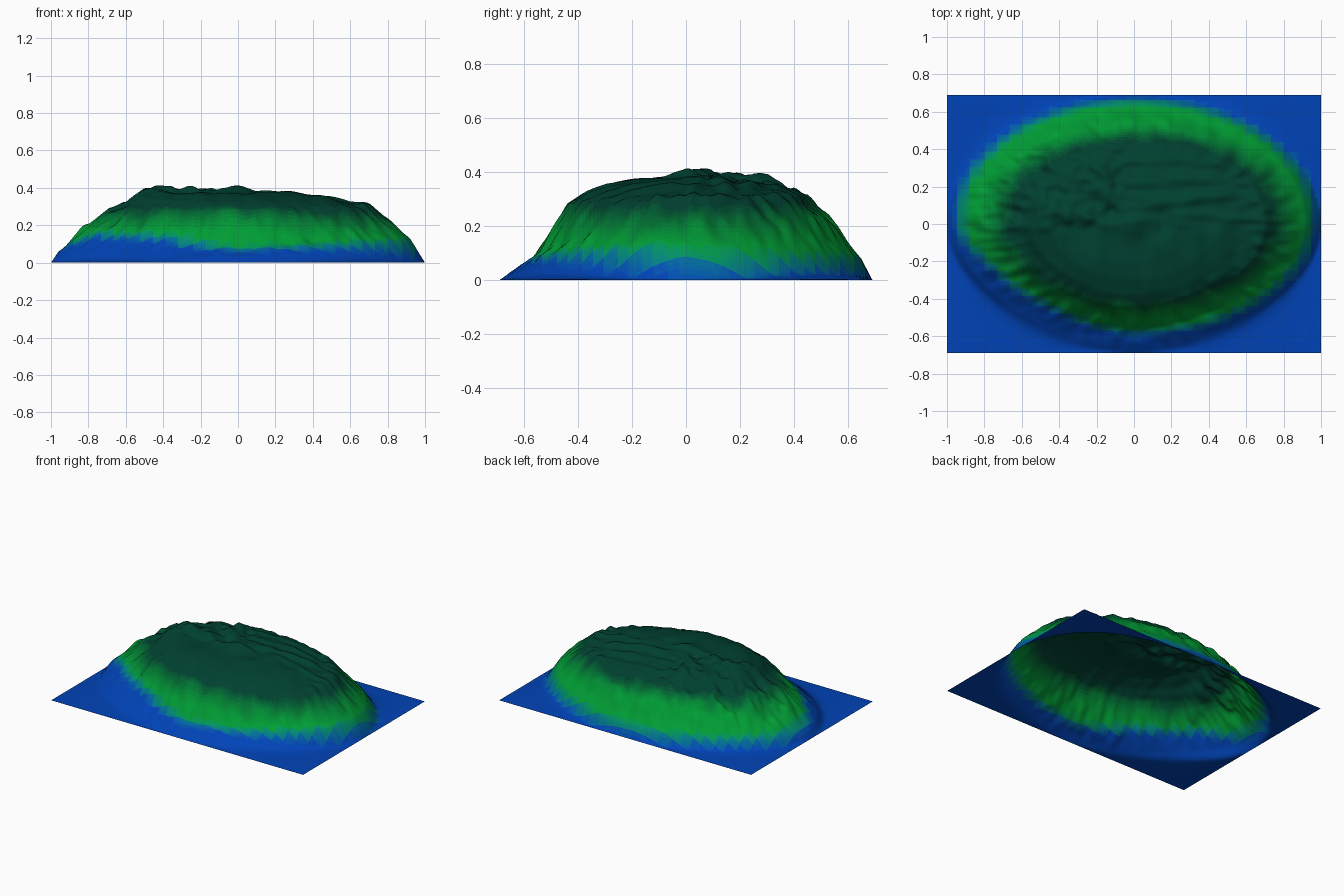
import bpy, bmesh, math
from mathutils import noise, Vector

if "Cube" in bpy.data.objects:
    bpy.data.objects.remove(bpy.data.objects["Cube"])

HX, HY, NX, NY = 1.0, 0.69, 150, 104

# slope profiles (distance from centre, height) towards each side
RIGHT = [(0, .385), (.15, .36), (.23, .38), (.45, .355), (.6, .32), (.7, .31), (.83, .205), (.92, .125), (1, 0)]
LEFT = [(0, .385), (.3, .37), (.45, .38), (.55, .35), (.6, .31), (.7, .27), (.8, .195), (.87, .135), (.96, .06), (1, 0)]
BACK = [(0, .385), (.1, .375), (.2, .37), (.33, .35), (.45, .305), (.52, .235), (.6, .13), (.65, .075), (.69, 0)]
FRONT = [(0, .385), (.2, .37), (.3, .35), (.38, .32), (.44, .28), (.5, .18), (.56, .09), (.63, .04), (.69, 0)]


def sample(profile, d):
    for (a, ha), (b, hb) in zip(profile, profile[1:]):
        if d <= b:
            return ha + (hb - ha) * (d - a) / (b - a)
    return -.9 * (d - profile[-1][0])


def smooth(a, b, v):
    t = min(1, max(0, (v - a) / (b - a)))
    return t * t * (3 - 2 * t)


def n(x, y, s=0.0):
    return noise.noise(Vector((x, y, s)))


def height(x, y):
    u, v = x / HX, y / HY
    r = math.hypot(u, v)
    w = (u / r) ** 2 if r > 1e-6 else 0.5
    diag = 4 * w * (1 - w)
    # corners towards the front are slightly pulled in
    if y < 0:
        r *= 1 + .035 * diag
    h = w * sample(RIGHT if x > 0 else LEFT, r * HX) \
        + (1 - w) * sample(BACK if y > 0 else FRONT, r * HY)
    # soft foot where the slope runs out into the flat corners
    e = .045 * diag
    edge = smooth(0, .08, 1 - abs(u)) * smooth(0, .08, 1 - abs(v))
    h = max(h, 0) * (1 - edge) + edge * (h + math.sqrt(h * h + e * e)) / 2
    fade = 1 - smooth(.7, 1, r)
    back = smooth(-.06, .02, y)
    left = 1 - smooth(-.12, .0, x)
    # craggy back-left, streaks along x back-right, gullies along y in front
    crag = .036 * n(x * 8, y * 9, 1) + .022 * n(x * 17, y * 20, 2) + .008
    streak = .02 * n(x * 3.5, y * 19, 3) + .012 * n(x * 9, y * 12, 6)
    gully = .009 * n(x * 14, y * 2.5, 4) + .008 * n(x * 6, y * 6, 7)
    h += fade * (back * (left * crag + (1 - left) * streak) + (1 - back) * gully)
    # ribs down the outer slope, steered by the angle around the hill
    a = math.atan2(v, u)
    h += .022 * n(5 * math.cos(a) + 9 * u, 5 * math.sin(a) + 9 * v, 5) \
        * smooth(.5, .75, r) * (1 - smooth(.8, 1, r))
    # summits
    h += .026 * math.exp(-(x * x + y * y) / .005)
    h += .022 * math.exp(-((x + .5) ** 2 / .01 + (y - .08) ** 2 / .02))
    return min(.412, max(0, h))


# colour bands: sea, grass, forest with blended steps in between
SEA, GRASS, FOREST = (0, .056, .47), (0, .34, .035), (0, .052, .029)
STEPS = 12


def mix(a, b, t):
    return [p + (q - p) * t for p, q in zip(a, b)] + [1]


def band(x, y):
    # sheared stair steps give the ragged shoreline
    qx, qy = round(x / .07) * .07, round(y / .046) * .046
    mx, my = (x + qx) / 2, (y + qy) / 2
    # the shoreline is drawn in a little at the front left
    pull = .09 * smooth(0, .5, -mx) * smooth(0, .3, -my)
    outer = math.hypot((mx - .01) / .945, (my - .04) / .62) + pull
    inner = math.hypot((x - .04) / .80, (y - .02) / .485) + .05 * n(x * 9, y * 9, 8)
    return round(STEPS * (1 - smooth(.94, 1.06, outer) + 1 - smooth(.86, 1.12, inner)))


# terrain sheet
bm = bmesh.new()
grid = [[bm.verts.new((x, y, height(x, y)))
         for x in (HX * (2 * i / NX - 1) for i in range(NX + 1))]
        for y in (HY * (2 * j / NY - 1) for j in range(NY + 1))]
for j in range(NY):
    for i in range(NX):
        f = bm.faces.new((grid[j][i], grid[j][i + 1], grid[j + 1][i + 1], grid[j + 1][i]))
        c = f.calc_center_median()
        f.material_index = band(c.x, c.y)
        f.smooth = True
mesh = bpy.data.meshes.new("island_terrain")
bm.to_mesh(mesh)
bm.free()

for k in range(2 * STEPS + 1):
    m = bpy.data.materials.new("ground_%02d" % k)
    t = k / STEPS
    m.diffuse_color = mix(SEA, GRASS, t) if t <= 1 else mix(GRASS, FOREST, t - 1)
    m.use_nodes = True
    m.node_tree.nodes["Principled BSDF"].inputs["Base Color"].default_value = m.diffuse_color
    mesh.materials.append(m)

island = bpy.data.objects.new("island_terrain", mesh)
bpy.context.collection.objects.link(island)
